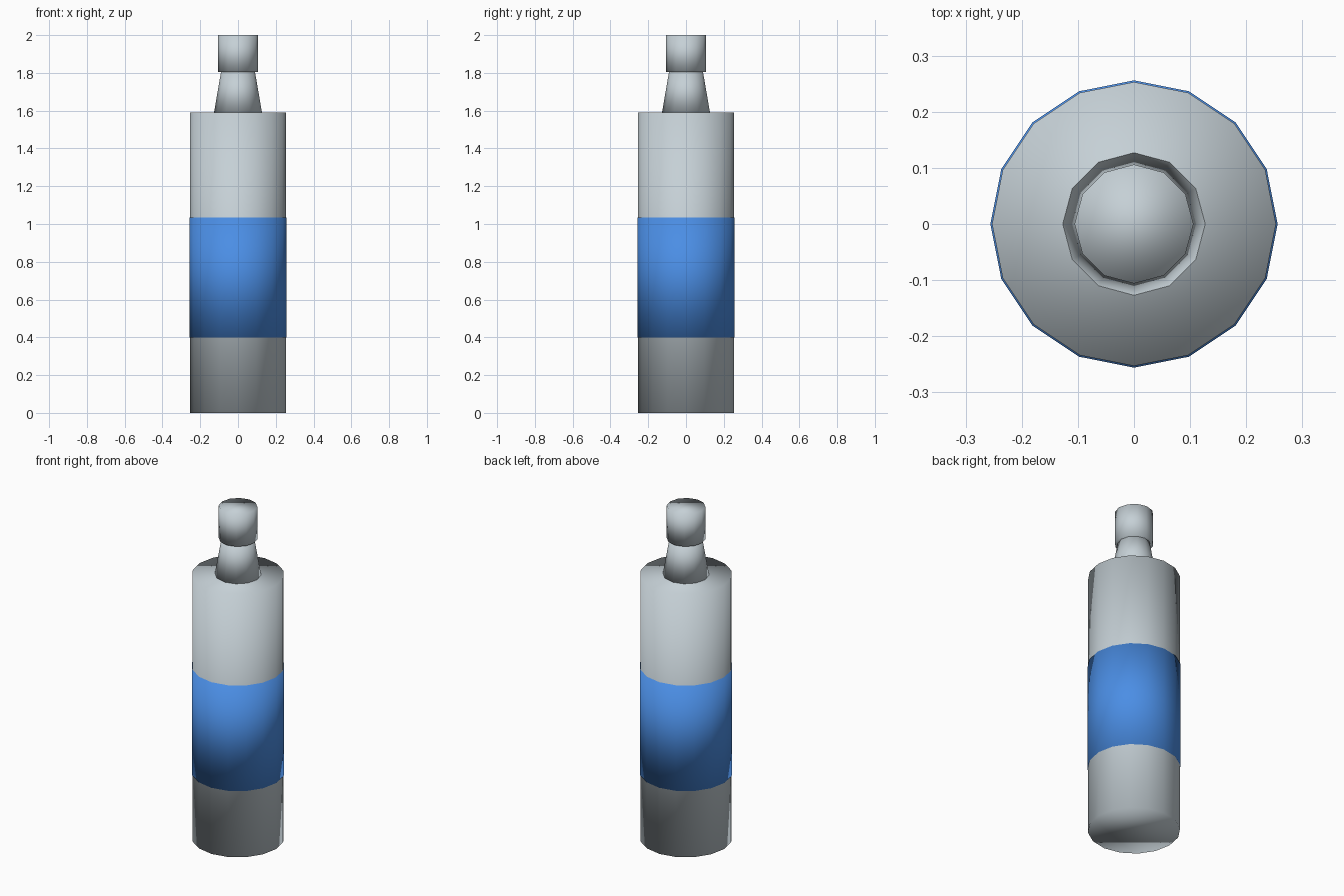
import bpy

cube = bpy.data.objects.get("Cube")
if cube:
    bpy.data.objects.remove(cube, do_unlink=True)


def make_material(name, rgb):
    mat = bpy.data.materials.new(name)
    mat.use_nodes = True
    color = (*rgb, 1.0)
    mat.diffuse_color = color
    mat.node_tree.nodes["Principled BSDF"].inputs["Base Color"].default_value = color
    return mat


def make_drum(name, sides, bottom, top, r_bottom, r_top, mat):
    """Capped, smoothly shaded cylinder or cone standing between two heights."""
    bpy.ops.mesh.primitive_cone_add(
        vertices=sides, radius1=r_bottom, radius2=r_top, depth=top - bottom,
        location=(0, 0, (bottom + top) / 2))
    obj = bpy.context.object
    obj.name = name
    obj.data.materials.append(mat)
    bpy.ops.object.shade_smooth()
    return obj


grey = make_material("pale_grey", (0.56, 0.63, 0.67))
blue = make_material("label_blue", (0.07, 0.27, 0.78))

# Bottle body with its wrapped label
make_drum("body", 16, 0.0, 1.59, 0.253, 0.253, grey)
make_drum("label", 16, 0.40, 1.035, 0.256, 0.256, blue)

# Tapered neck and cap
make_drum("neck", 12, 1.59, 1.805, 0.127, 0.09, grey)
make_drum("cap", 12, 1.805, 2.0, 0.106, 0.106, grey)
